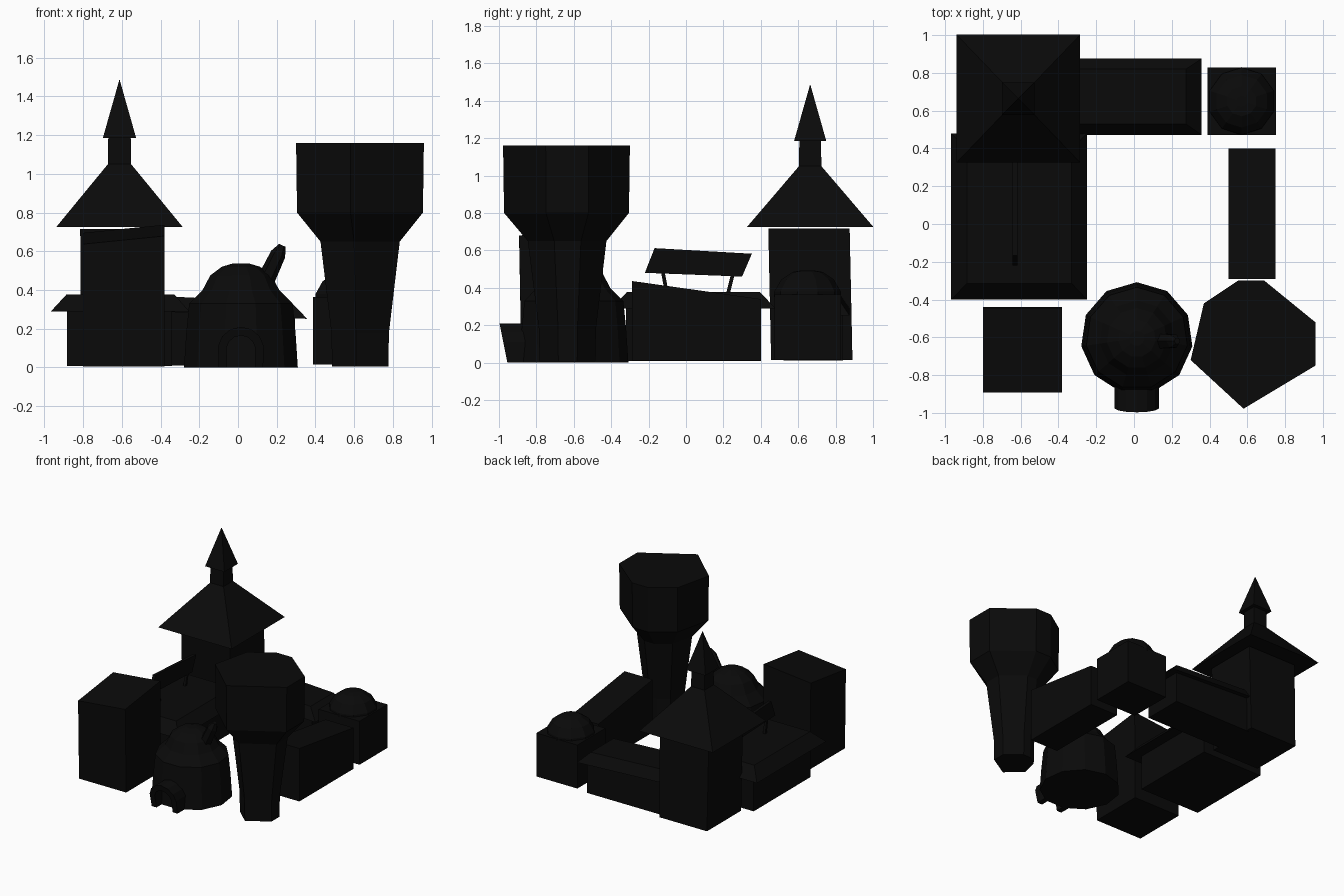
import bpy, bmesh, math
from mathutils import Vector

if "Cube" in bpy.data.objects:
    bpy.data.objects.remove(bpy.data.objects["Cube"])

# single near-black paint
mat = bpy.data.materials.new("soot_black")
mat.diffuse_color = (0.003, 0.003, 0.003, 1)
mat.use_nodes = True
mat.node_tree.nodes["Principled BSDF"].inputs["Base Color"].default_value = mat.diffuse_color


def finish(name, bm):
    bmesh.ops.recalc_face_normals(bm, faces=bm.faces)
    me = bpy.data.meshes.new(name)
    bm.to_mesh(me)
    bm.free()
    me.materials.append(mat)
    ob = bpy.data.objects.new(name, me)
    bpy.context.collection.objects.link(ob)
    return ob


def loft(name, rings):
    """Skin a stack of equal-length point rings and cap both ends."""
    bm = bmesh.new()
    vs = [[bm.verts.new(p) for p in r] for r in rings]
    n = len(vs[0])
    for a, b in zip(vs, vs[1:]):
        for i in range(n):
            j = (i + 1) % n
            bm.faces.new((a[i], a[j], b[j], b[i]))
    bm.faces.new(vs[0])
    bm.faces.new(vs[-1])
    return finish(name, bm)


def rect(x0, x1, y0, y1, z, sx=0.0, sy=0.0):
    """Rectangle ring, tilted by slopes sx, sy about its centre."""
    cx, cy = (x0 + x1) / 2, (y0 + y1) / 2
    return [(x, y, z + sx * (x - cx) + sy * (y - cy))
            for x, y in ((x0, y0), (x1, y0), (x1, y1), (x0, y1))]


def square(cx, cy, r, z, ry=None):
    ry = r if ry is None else ry
    return rect(cx - r, cx + r, cy - ry, cy + ry, z)


def circle(cx, cy, r, z, n, a0=0.0):
    return [(cx + r * math.cos(a0 + 2 * math.pi * i / n),
             cy + r * math.sin(a0 + 2 * math.pi * i / n), z) for i in range(n)]


# bell tower: body, hipped roof, neck, spire
tx, ty = -0.612, 0.664
loft("tower_body", [rect(-0.81, -0.385, 0.455, 0.89, 0.015), rect(-0.815, -0.38, 0.44, 0.875, 0.716)])
loft("tower_roof", [square(tx, ty, 0.327, 0.725, 0.338), square(tx, ty, 0.06, 1.05)])
loft("tower_neck", [square(tx, ty, 0.06, 1.03), square(tx, ty, 0.058, 1.19)])
loft("tower_spire", [square(tx, ty, 0.086, 1.185), square(tx, ty, 0.001, 1.485)])

# west hall with low truncated roof
loft("west_hall_walls", [rect(-0.883, -0.34, -0.32, 0.40, 0.008), rect(-0.883, -0.34, -0.32, 0.40, 0.30)])
loft("west_hall_roof", [rect(-0.968, -0.25, -0.40, 0.48, 0.288), rect(-0.885, -0.33, -0.315, 0.395, 0.378)])

# roof sign on two posts
sx = -0.63
outline = [(-0.22, 0.48), (0.30, 0.46), (0.352, 0.582), (-0.168, 0.612)]
loft("roof_sign", [[(sx - 0.012, y, z) for y, z in outline], [(sx + 0.012, y, z) for y, z in outline]])
for i, (yb, yt) in enumerate(((-0.10, -0.125), (0.222, 0.255))):
    loft(f"sign_post_{i}", [square(sx, yb, 0.01, 0.36), square(sx, yt, 0.01, 0.49)])

# north wing
loft("north_wing_walls", [rect(-0.40, 0.295, 0.52, 0.84, 0.01), rect(-0.40, 0.295, 0.52, 0.84, 0.29, -0.04)])
loft("north_wing_roof", [rect(-0.40, 0.358, 0.472, 0.875, 0.27, -0.05),
                         rect(-0.40, 0.275, 0.53, 0.82, 0.352, -0.05)])

# corner block with faceted dome
loft("corner_block", [rect(0.388, 0.752, 0.472, 0.828, 0.015), rect(0.388, 0.752, 0.472, 0.828, 0.365)])
loft("corner_dome", [circle(0.57, 0.65, r, z, 10, math.pi / 2) for r, z in
                     ((0.18, 0.35), (0.178, 0.38), (0.14, 0.445), (0.08, 0.485), (0.03, 0.493))])

# east shed with sloping top
loft("east_shed", [rect(0.50, 0.75, -0.29, 0.40, 0.01), rect(0.50, 0.75, -0.29, 0.40, 0.388, 0, -0.14)])

# front block with tilted top
loft("front_block", [rect(-0.80, -0.38, -0.88, -0.44, 0.005),
                     rect(-0.80, -0.38, -0.892, -0.445, 0.687, 0.1, 0.13)])

# round hut
hx, hy = 0.015, -0.605
loft("round_hut", [circle(hx, hy, r, z, 11, math.pi / 2) for r, z in
                   ((0.297, 0.0), (0.285, 0.18), (0.27, 0.33), (0.20, 0.40),
                    (0.16, 0.475), (0.10, 0.52), (0.04, 0.538))])

# arched porch leaning forward, on two feet
rings = []
for k in range(9):
    t = -0.3 + (math.pi + 0.6) * k / 8
    ring = []
    for r, back in ((0.075, 0), (0.12, 0), (0.12, 1), (0.075, 1)):
        x = 0.015 + r * math.cos(t)
        z = max(0.0, 0.09 + r * math.sin(t) * (1 if t > 0 else 2))
        if k in (0, 8):
            z = 0.0
        ring.append((x, -0.83 if back else -0.955 - 0.2 * z, z))
    rings.append(ring)
loft("hut_porch_arch", rings)

# leaning chimney
axis = Vector((0.10, 0, 0.21)).normalized()
u = Vector((axis.z, 0, -axis.x))
base = Vector((0.10, -0.62, 0.36))
rings = []
for s, r in ((0, 0.04), (0.13, 0.045), (0.25, 0.04), (0.30, 0.018)):
    c = base + axis * s
    rings.append([tuple(c + u * (r * math.cos(math.pi * i / 3)) + Vector((0, r * math.sin(math.pi * i / 3), 0)))
                  for i in range(6)])
loft("hut_chimney", rings)

# water tower: faceted tank flaring from a slim stem
tank = [(0.58, -0.978), (0.96, -0.75), (0.96, -0.52), (0.69, -0.30),
        (0.55, -0.30), (0.37, -0.42), (0.30, -0.72)]
cx, cy = 0.632, -0.63
loft("water_tower", [[(cx + (x - cx) * k, cy + (y - cy) * k, z) for x, y in tank] for k, z in
                     ((0.44, 0.005), (0.45, 0.18), (0.62, 0.65), (0.985, 0.80), (1.0, 1.16))])
